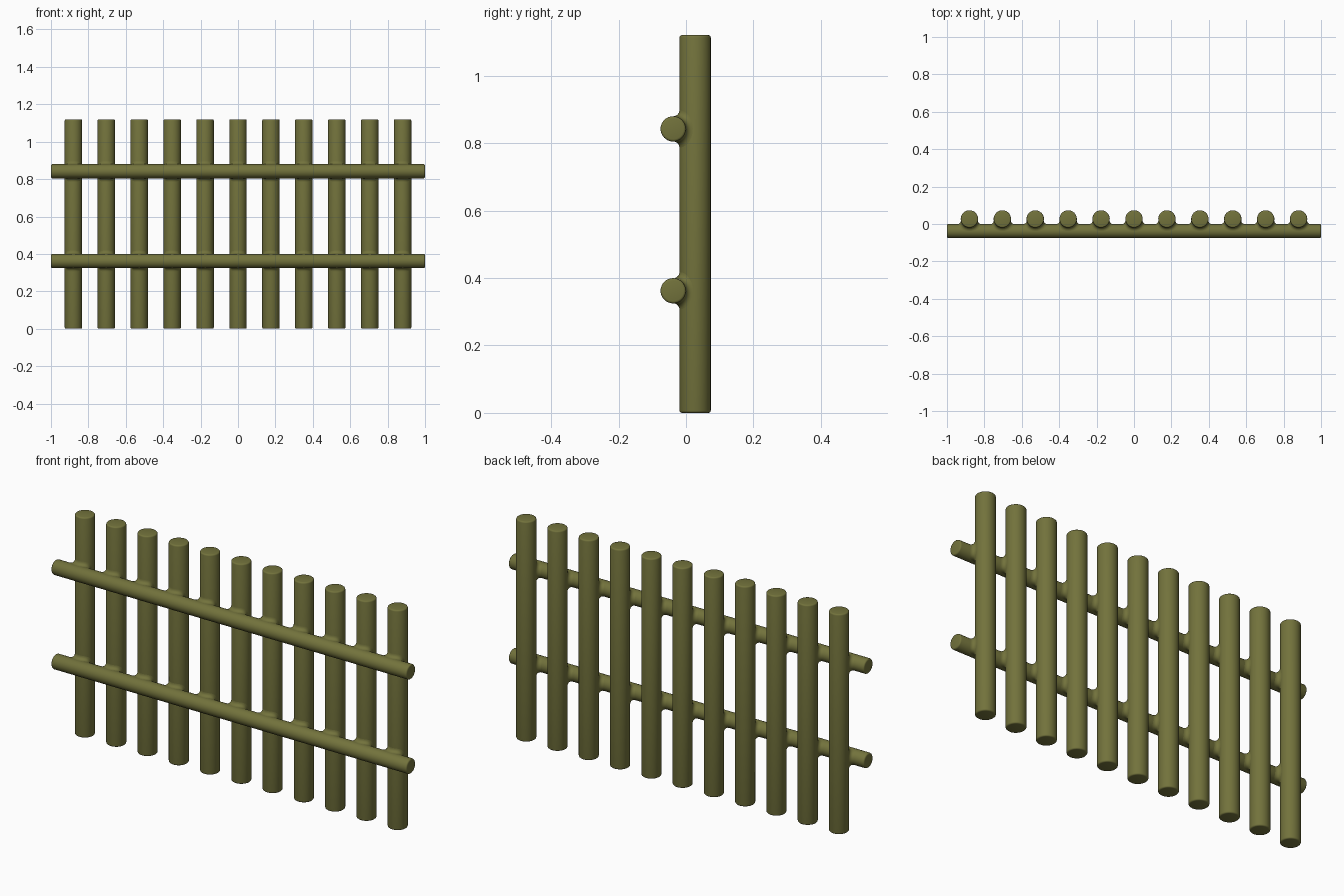
import bpy, bmesh
from math import sin, cos, pi, sqrt, acos
from mathutils import Vector

cube = bpy.data.objects.get("Cube")
if cube:
    bpy.data.objects.remove(cube, do_unlink=True)

POST_R, POST_Y, HEIGHT = 0.0465, 0.027, 1.12
RAIL_R, RAIL_Y, LENGTH = 0.0375, -0.038, 2.0
POST_COUNT, SPACING = 11, 0.176
RAIL_HEIGHTS = {"lower": 0.362, "upper": 0.842}
FILLET = 0.018

# Olive paint
paint = bpy.data.materials.new("olive_paint")
paint.use_nodes = True
olive = (0.17, 0.17, 0.045, 1)
paint.diffuse_color = olive
shader = next(n for n in paint.node_tree.nodes if n.type == 'BSDF_PRINCIPLED')
shader.inputs["Base Color"].default_value = olive
shader.inputs["Roughness"].default_value = 0.6


def finish_mesh(bm, name):
    mesh = bpy.data.meshes.new(name)
    bm.to_mesh(mesh)
    bm.free()
    mesh.materials.append(paint)
    mesh.shade_smooth()
    return mesh


def pole_mesh(name, radius, length):
    """Upright round pole with softened end rims."""
    bm = bmesh.new()
    bmesh.ops.create_cone(bm, cap_ends=True, segments=32, radius1=radius,
                          radius2=radius, depth=length)
    rims = [e for e in bm.edges if any(len(f.verts) > 4 for f in e.link_faces)]
    bmesh.ops.bevel(bm, geom=rims, offset=0.007, segments=3, profile=0.5,
                    affect='EDGES')
    return finish_mesh(bm, name)


def fillet_mesh(name, steps=48, arc_steps=6):
    """Concave weld between a post and a rail, swept by a rolling ball."""
    big_post, big_rail = POST_R + FILLET, RAIL_R + FILLET
    gap = POST_Y - RAIL_Y
    reach = acos((gap - big_rail) / big_post)
    bm = bmesh.new()
    rings, centers = [], []
    for i in range(steps):
        u = 2 * pi * i / steps
        a = reach * sin(u)
        x, y = big_post * sin(a), gap - big_post * cos(a)
        z = sqrt(max(0, big_rail ** 2 - y ** 2))
        ball = Vector((x, y, z if cos(u) >= 0 else -z))
        to_post = (Vector((0, gap, ball.z)) - ball).normalized()
        to_rail = (Vector((x, 0, 0)) - ball).normalized()
        rings.append([bm.verts.new(ball + FILLET * to_post.slerp(to_rail, k / arc_steps))
                      for k in range(arc_steps + 1)])
        centers.append(ball)
    for i in range(steps):
        j = (i + 1) % steps
        for k in range(arc_steps):
            face = bm.faces.new((rings[i][k], rings[j][k],
                                 rings[j][k + 1], rings[i][k + 1]))
            face.normal_update()
            if face.normal.dot(centers[i] - face.calc_center_median()) < 0:
                face.normal_flip()
    return finish_mesh(bm, name)


def place(name, mesh, location, rotation=(0, 0, 0), sharp=True):
    obj = bpy.data.objects.new(name, mesh)
    bpy.context.collection.objects.link(obj)
    obj.location, obj.rotation_euler = location, rotation
    if sharp:
        mesh.set_sharp_from_angle(angle=pi / 4)
    return obj


# Rails
rail = pole_mesh("rail", RAIL_R, LENGTH)
for level, z in RAIL_HEIGHTS.items():
    place(f"{level}_rail", rail, (0, RAIL_Y, z), (0, pi / 2, 0))

# Posts and their welds
post = pole_mesh("post", POST_R, HEIGHT)
weld = fillet_mesh("weld")
for i in range(POST_COUNT):
    x = (i - (POST_COUNT - 1) / 2) * SPACING
    place(f"post_{i + 1}", post, (x, POST_Y, HEIGHT / 2))
    for level, z in RAIL_HEIGHTS.items():
        place(f"{level}_weld_{i + 1}", weld, (x, RAIL_Y, z), sharp=False)
